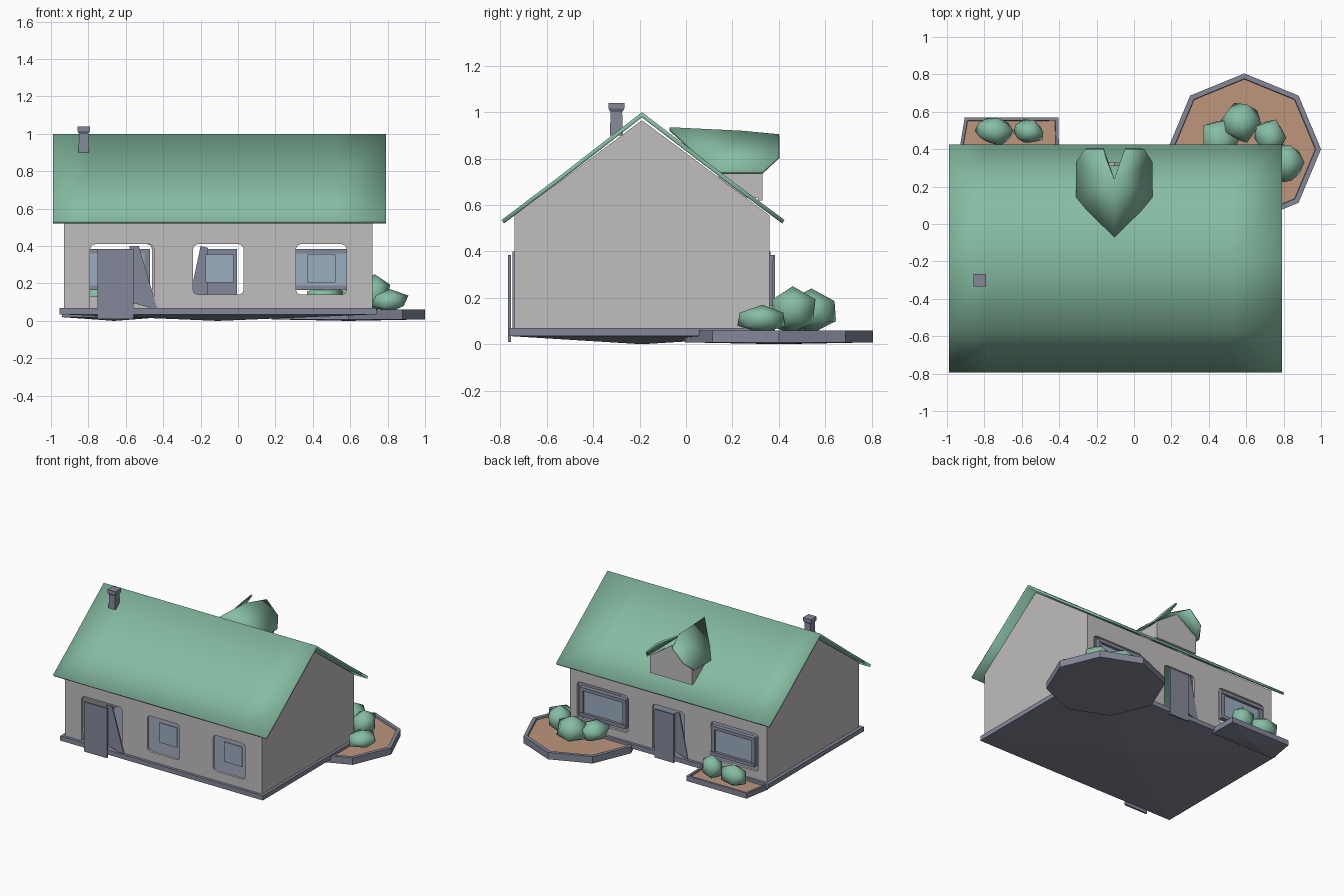
import bpy, bmesh, math, random
from mathutils import Vector

random.seed(4)
cube = bpy.data.objects.get("Cube")
if cube:
    bpy.data.objects.remove(cube, do_unlink=True)


def material(name, r, g, b):
    m = bpy.data.materials.new(name)
    m.use_nodes = True
    m.diffuse_color = (r, g, b, 1)
    m.node_tree.nodes["Principled BSDF"].inputs["Base Color"].default_value = (r, g, b, 1)
    return m


GREEN = material("soft green", .24, .51, .37)
WALL = material("warm grey plaster", .53, .51, .51)
SLATE = material("slate grey", .23, .25, .32)
GLASS = material("pale blue glass", .33, .42, .53)
SOIL = material("terracotta soil", .51, .30, .20)


def make(name, bm, *mats, smooth=False):
    bmesh.ops.recalc_face_normals(bm, faces=bm.faces)
    mesh = bpy.data.meshes.new(name)
    bm.to_mesh(mesh)
    bm.free()
    for m in mats:
        mesh.materials.append(m)
    for p in mesh.polygons:
        p.use_smooth = smooth
    ob = bpy.data.objects.new(name, mesh)
    bpy.context.collection.objects.link(ob)
    return ob


def apply_modifiers(ob):
    bpy.ops.object.select_all(action="DESELECT")
    bpy.context.view_layer.objects.active = ob
    ob.select_set(True)
    for mod in list(ob.modifiers):
        bpy.ops.object.modifier_apply(modifier=mod.name)


def solidify(ob, thickness, offset=-1):
    mod = ob.modifiers.new("thickness", "SOLIDIFY")
    mod.thickness, mod.offset = thickness, offset
    mod.use_even_offset = True
    apply_modifiers(ob)


def prism_bm(profile, y0, y1):
    """Extrude an x-z outline along y."""
    bm = bmesh.new()
    face = bm.faces.new([bm.verts.new((x, y0, z)) for x, z in profile])
    ext = bmesh.ops.extrude_face_region(bm, geom=[face])["geom"]
    bmesh.ops.translate(bm, vec=(0, y1 - y0, 0),
                        verts=[v for v in ext if isinstance(v, bmesh.types.BMVert)])
    return bm


def rect(x0, x1, z0, z1):
    return [(x0, z0), (x1, z0), (x1, z1), (x0, z1)]


def box(name, x, y, z, mat):
    return make(name, prism_bm(rect(*x, *z), *y), mat)


# Wall shell, open at the top under the roof
L, R, F, B, RIDGE = -.93, .72, -.74, .36, -.19
bm = bmesh.new()
gable = [(F, .07), (B, .07), (B, .555), (RIDGE, .965), (F, .555)]
ends = [[bm.verts.new((x, y, z)) for y, z in gable] for x in (L, R)]
for e in ends:
    bm.faces.new(e)
for i, j in ((1, 2), (4, 0)):
    bm.faces.new((ends[0][i], ends[0][j], ends[1][j], ends[1][i]))
walls = make("walls", bm, WALL)
solidify(walls, .02)

# Openings: x range, z range, wall position
openings = [((-.79, -.45), (.03, .41), F), ((-.24, .03), (.14, .41), F),
            ((.31, .58), (.14, .41), F), ((.23, .66), (.13, .41), B),
            ((-.24, .03), (.03, .41), B), ((-.86, -.46), (.13, .41), B)]
for x, z, y in openings:
    bm = prism_bm(rect(*x, *z), y - .1, y + .1)
    edges = [e for e in bm.edges if abs(e.verts[0].co.y - e.verts[1].co.y) > .1]
    bmesh.ops.bevel(bm, geom=edges, offset=.025, segments=2, affect="EDGES", profile=.5)
    cutter = make("opening_cutter", bm, WALL)
    cutter.hide_render = True
    mod = walls.modifiers.new("opening", "BOOLEAN")
    mod.operation, mod.solver, mod.object = "DIFFERENCE", "EXACT", cutter
    apply_modifiers(walls)
    bpy.data.objects.remove(cutter, do_unlink=True)

# Gable roof, softly shaded over the ridge and rims
bm = bmesh.new()
rows = [(-.795, .535), (-.57, .705), (RIDGE, 1.0), (.2, .702), (.425, .535)]
grid = [[bm.verts.new((x, y, z)) for x in (-.99, -.79, .52, .79)] for y, z in rows]
for a, b in zip(grid, grid[1:]):
    for i in range(3):
        bm.faces.new((a[i], a[i + 1], b[i + 1], b[i]))
roof = make("roof", bm, GREEN, smooth=True)
solidify(roof, .018)

# Dormer roof: two mirrored flaps with flared front tips
bm = bmesh.new()
flap = [(0, -.07, .935), (0, .24, .92), (.065, .4, .905), (.16, .4, .81),
        (.205, .33, .745), (.205, .13, .745)]
spine = [bm.verts.new((-.105, y, z)) for x, y, z in flap[:2]]
for s in (-1, 1):
    side = [bm.verts.new((-.105 + s * x, y, z)) for x, y, z in flap[2:]]
    bm.faces.new(spine + side)
bmesh.ops.triangulate(bm, faces=bm.faces)
dormer = make("dormer_roof", bm, GREEN, smooth=True)
solidify(dormer, .012)

# Dormer walls
make("dormer_front", prism_bm([(-.28, .62), (.07, .62), (.07, .75), (-.105, .87), (-.28, .75)],
                              .31, .33), WALL)
for name, x in (("dormer_right_wall", -.28), ("dormer_left_wall", .055)):
    box(name, (x, x + .015), (.14, .32), (.63, .745), WALL)

# Chimney with flared top
bm = bmesh.new()
rings = []
for half, z in ((.028, .9), (.025, 1.0), (.034, 1.015), (.034, 1.04)):
    rings.append([bm.verts.new((-.825 + sx * half, -.3 + sy * half, z))
                  for sx, sy in ((-1, -1), (1, -1), (1, 1), (-1, 1))])
for a, b in zip(rings, rings[1:]):
    for i in range(4):
        j = (i + 1) % 4
        bm.faces.new((a[i], a[j], b[j], b[i]))
bm.faces.new(rings[0])
bm.faces.new(rings[-1])
make("chimney", bm, SLATE)


def slab(name, outline, top, low, rim=0):
    """Plate with a shallow pointed underside; a rim adds a sunken soil bed."""
    bm = bmesh.new()
    mid = sum((Vector(p) for p in outline), Vector((0, 0))) / len(outline)
    upper = [bm.verts.new((x, y, top)) for x, y in outline]
    lower = [bm.verts.new((x, y, low)) for x, y in outline]
    tip = bm.verts.new((mid.x, mid.y, 0))
    cap = bm.faces.new(upper)
    n = len(outline)
    for i in range(n):
        j = (i + 1) % n
        bm.faces.new((upper[i], lower[i], lower[j], upper[j]))
        bm.faces.new((lower[i], tip, lower[j]))
    if rim:
        bmesh.ops.recalc_face_normals(bm, faces=bm.faces)
        bmesh.ops.inset_region(bm, faces=[cap], thickness=rim, depth=0)
        bmesh.ops.inset_region(bm, faces=[cap], thickness=.003, depth=-.012)
        cap.material_index = 1
    return make(name, bm, SLATE, SOIL)


# Foundation and garden beds
slab("foundation", [(-.955, -.76), (.74, -.76), (.74, .38), (-.955, .38)], .07, .035)
slab("round_bed", [(.59 + .41 * math.cos(i * math.pi / 4), .4 + .405 * math.sin(i * math.pi / 4))
                   for i in range(8)], .06, .008, .028)
slab("small_bed", [(-.94, .36), (-.4, .36), (-.405, .57), (-.905, .57)], .06, .02, .022)

# Doors with their leaning side panels
box("front_door", (-.75, -.56), (-.768, -.755), (.01, .385), SLATE)
box("back_door", (-.165, -.005), (.37, .383), (.02, .385), SLATE)
make("front_door_panel", prism_bm([(-.58, .4), (-.53, .4), (-.43, .06), (-.58, .1)],
                                  -.748, -.738), SLATE)
make("back_door_panel", prism_bm([(-.16, .39), (-.2, .4), (-.27, .07), (-.16, .1)],
                                 .355, .365), SLATE)

# Front panes set back inside the openings
for side, x in (("middle", -.175), ("left", .37)):
    box("front_pane_" + side, (x, x + .15), (-.695, -.687), (.205, .355), GLASS)

# Back windows: glass inside four frame bars
for side, x0, x1 in (("left", .24, .63), ("right", -.84, -.47)):
    box("back_pane_" + side, (x0 + .03, x1 - .03), (.352, .36), (.19, .36), GLASS)
    for k, z in enumerate((.165, .36)):
        box(f"back_frame_{side}_rail_{k}", (x0, x1), (.345, .38), (z, z + .025), SLATE)
    for k, x in enumerate((x0, x1 - .03)):
        box(f"back_frame_{side}_post_{k}", (x, x + .03), (.345, .375), (.18, .37), SLATE)

# Faceted shrubs: centre x, y, radii, height
shrubs = [(.46, .45, .11, .13, .2), (.57, .54, .11, .11, .24), (.73, .46, .09, .10, .25),
          (.81, .33, .10, .11, .17), (-.75, .5, .11, .08, .21), (-.56, .49, .09, .07, .23)]
for k, (x, y, rx, ry, h) in enumerate(shrubs):
    bm = bmesh.new()
    bmesh.ops.create_icosphere(bm, subdivisions=1, radius=1)
    for v in bm.verts:
        f = random.uniform(.85, 1.2)
        v.co = (x + v.co.x * rx * f, y + v.co.y * ry * f,
                .045 + (v.co.z + 1) / 2 * (h - .045))
    make(f"shrub_{k + 1}", bm, GREEN, smooth=True)

# Smooth the walls gently while keeping corners sharp
bpy.ops.object.select_all(action="DESELECT")
bpy.context.view_layer.objects.active = walls
walls.select_set(True)
bpy.ops.object.shade_smooth_by_angle()
